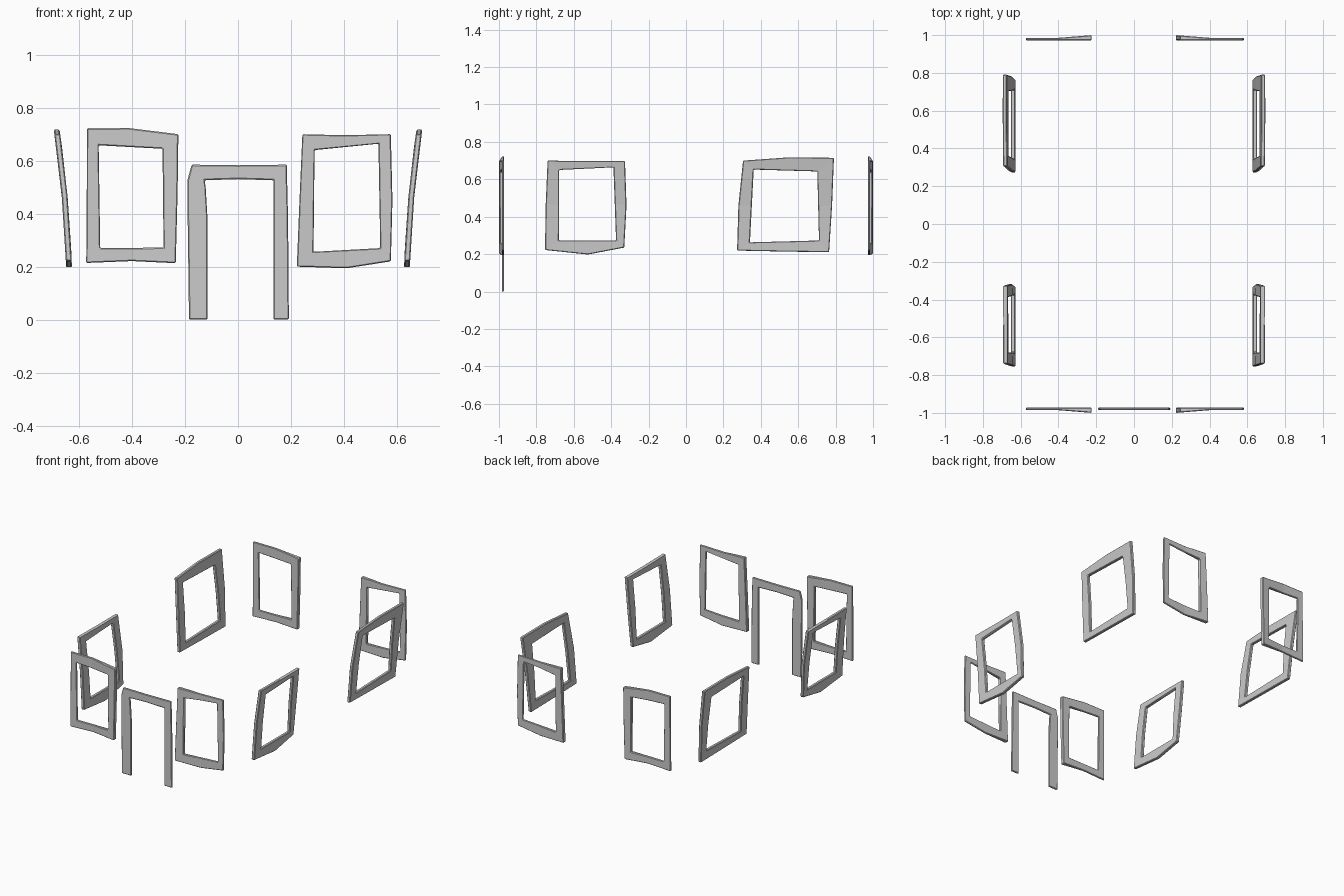
import bpy, bmesh

if "Cube" in bpy.data.objects:
    bpy.data.objects.remove(bpy.data.objects["Cube"])


def midpoints(c):
    """Four inner corners -> eight points, with a midpoint on every side."""
    pts = []
    for i, a in enumerate(c):
        b = c[(i + 1) % 4]
        pts += [a, ((a[0] + b[0]) / 2, (a[1] + b[1]) / 2)]
    return pts


def frame(name, outer, inner, place, closed=True):
    """Flat-faced frame between two outlines; place(u, v, layer) gives 3D points."""
    bm = bmesh.new()
    n = len(outer)
    rings = [[bm.verts.new(place(u, v, layer)) for u, v in loop]
             for loop, layer in ((outer, 0), (outer, 1), (inner, 1), (inner, 0))]
    for i in range(n if closed else n - 1):
        j = (i + 1) % n
        for k in range(4):
            a, b = rings[k], rings[(k + 1) % 4]
            bm.faces.new((a[i], a[j], b[j], b[i]))
    if not closed:
        for i in (0, n - 1):
            bm.faces.new([r[i] for r in rings])
    bmesh.ops.recalc_face_normals(bm, faces=bm.faces)
    mesh = bpy.data.meshes.new(name)
    bm.to_mesh(mesh)
    bm.free()
    ob = bpy.data.objects.new(name, mesh)
    bpy.context.collection.objects.link(ob)
    bev = ob.modifiers.new("worn_edges", 'BEVEL')
    bev.width = 0.004
    bev.segments = 1
    bev.limit_method = 'ANGLE'
    bev.angle_limit = 1.0
    return ob


def end_wall(sign):
    """Upright wall at the front (-1) or back (+1); thicker near the door."""
    def place(x, z, layer):
        out = 0.985
        if abs(x) > 0.2:
            out += 0.015 * max(0, min(1, 1 - (abs(x) - 0.222) / 0.18))
        return (x, sign * (out if layer else 0.972), z)
    return place


def side_wall(sign):
    """Side wall leaning outwards in a gentle curve."""
    def place(y, z, layer):
        t = (z - 0.2) / 0.5
        return (sign * (0.638 + 0.016 * t + 0.028 * t * t + (0.011 if layer else -0.011)), y, z)
    return place


# Crooked outlines, clockwise from the top left
left_out = [(-.57, .723), (-.41, .723), (-.225, .70), (-.228, .48),
            (-.235, .213), (-.40, .221), (-.573, .214), (-.571, .47)]
left_in = [(-.526, .658), (-.285, .645), (-.281, .272), (-.52, .27)]
right_out = [(.243, .70), (.40, .696), (.577, .70), (.583, .45),
             (.577, .22), (.41, .194), (.222, .20), (.232, .45)]
right_in = [(.289, .64), (.53, .664), (.537, .27), (.285, .256)]
near_out = [(-.74, .70), (-.53, .697), (-.326, .697), (-.318, .46),
            (-.33, .235), (-.524, .198), (-.754, .222), (-.75, .47)]
near_in = [(-.679, .65), (-.388, .664), (-.374, .273), (-.679, .273)]
far_out = [(.305, .70), (.545, .717), (.791, .715), (.781, .46),
           (.765, .21), (.51, .214), (.273, .219), (.28, .46)]
far_in = [(.362, .652), (.702, .642), (.711, .273), (.342, .263)]

# Front and back windows
for wall, s in (("front", -1), ("back", 1)):
    frame(wall + "_left_window_frame", left_out, midpoints(left_in), end_wall(s))
    frame(wall + "_right_window_frame", right_out, midpoints(right_in), end_wall(s))

# Side windows
for wall, s in (("left", -1), ("right", 1)):
    frame(wall + "_near_window_frame", near_out, midpoints(near_in), side_wall(s))
    frame(wall + "_far_window_frame", far_out, midpoints(far_in), side_wall(s))

# Door frame, open at the bottom
door_out = [(-.185, 0), (-.19, .38), (-.19, .53), (-.175, .585), (0, .583),
            (.184, .585), (.189, .38), (.192, 0)]
door_in = [(-.115, 0), (-.115, .38), (-.122, .50), (-.126, .526), (0, .53),
           (.134, .526), (.134, .38), (.134, 0)]
frame("door_frame", door_out, door_in, end_wall(-1), closed=False)
